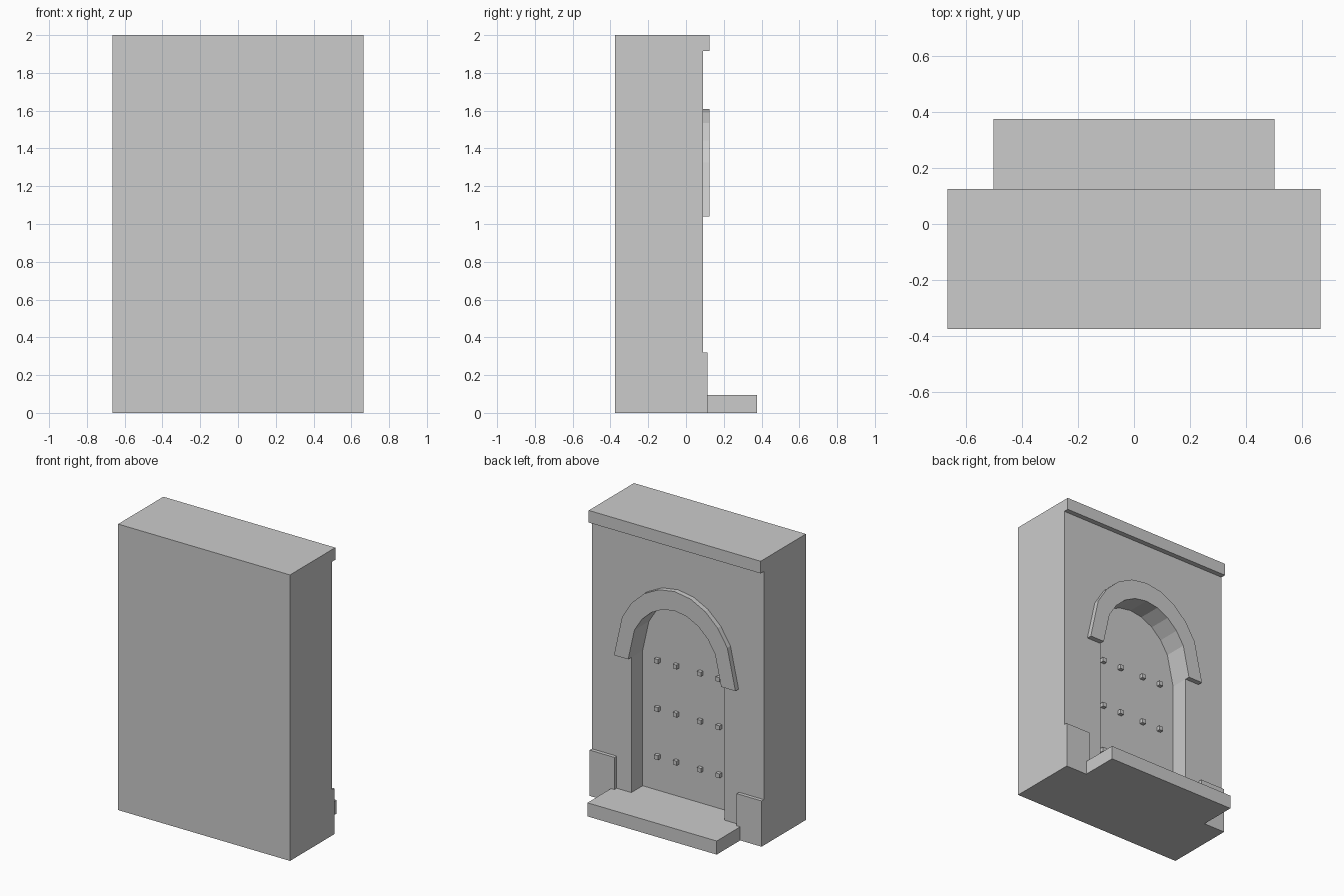
import bpy, bmesh, math

if "Cube" in bpy.data.objects:
    bpy.data.objects.remove(bpy.data.objects["Cube"])

stone = bpy.data.materials.new("stone_grey")
stone.diffuse_color = (0.6, 0.6, 0.6, 1)
stone.use_nodes = True
stone.node_tree.nodes["Principled BSDF"].inputs["Base Color"].default_value = stone.diffuse_color

WALL_Y, DOOR_Y = 0.09, -0.035      # wall face and recessed door face
SPRING_Z, STEP_Z = 1.04, 0.095     # arch spring line and step top


def prism(name, pts, y0, y1):
    """Extrude an (x, z) outline from y0 to y1."""
    bm = bmesh.new()
    face = bm.faces.new([bm.verts.new((x, y0, z)) for x, z in pts])
    ext = bmesh.ops.extrude_face_region(bm, geom=[face], use_keep_orig=True)
    verts = [g for g in ext["geom"] if isinstance(g, bmesh.types.BMVert)]
    bmesh.ops.translate(bm, verts=verts, vec=(0, y1 - y0, 0))
    bmesh.ops.recalc_face_normals(bm, faces=bm.faces)
    mesh = bpy.data.meshes.new(name)
    bm.to_mesh(mesh)
    bm.free()
    mesh.materials.append(stone)
    ob = bpy.data.objects.new(name, mesh)
    bpy.context.collection.objects.link(ob)
    return ob


def box(name, x0, x1, y0, y1, z0, z1):
    return prism(name, [(x0, z0), (x1, z0), (x1, z1), (x0, z1)], y0, y1)


def arch(rx, rz):
    """Arch outline from +x to -x, with long straight first and last facets."""
    angles = [0, 30, 45, 60, 75, 90, 105, 120, 135, 150, 180]
    return [(rx * math.cos(math.radians(a)),
             SPRING_Z + rz * math.sin(math.radians(a))) for a in angles]


inner, outer = arch(0.36, 0.435), arch(0.47, 0.57)

# Wall with an arched door recess
wall = box("wall", -0.665, 0.665, -0.375, WALL_Y, 0, 2)
cutter = prism("recess_cutter", [(-0.36, STEP_Z), (0.36, STEP_Z)] + inner, DOOR_Y, 0.3)
cutter.hide_render = True
cutter.hide_set(True)
cut = wall.modifiers.new("door_recess", "BOOLEAN")
cut.operation, cut.solver, cut.object = "DIFFERENCE", "EXACT", cutter

# Raised arch moulding
prism("arch_moulding", outer + inner[::-1], WALL_Y, 0.125)

# Top moulding, door step
box("top_moulding", -0.665, 0.665, WALL_Y, 0.125, 1.915, 2)
box("door_step", -0.5, 0.5, WALL_Y, 0.375, 0, STEP_Z)

# Corner plinths
for side, (a, b) in {"left": (-0.665, -0.473), "right": (0.473, 0.665)}.items():
    box(f"plinth_{side}", a, b, WALL_Y, 0.115, 0, 0.32)

# Door studs
for x in (-0.238, -0.093, 0.093, 0.238):
    for z in (0.336, 0.672, 1.008):
        box("door_stud", x - 0.015, x + 0.015, DOOR_Y, DOOR_Y + 0.026, z - 0.015, z + 0.015)
